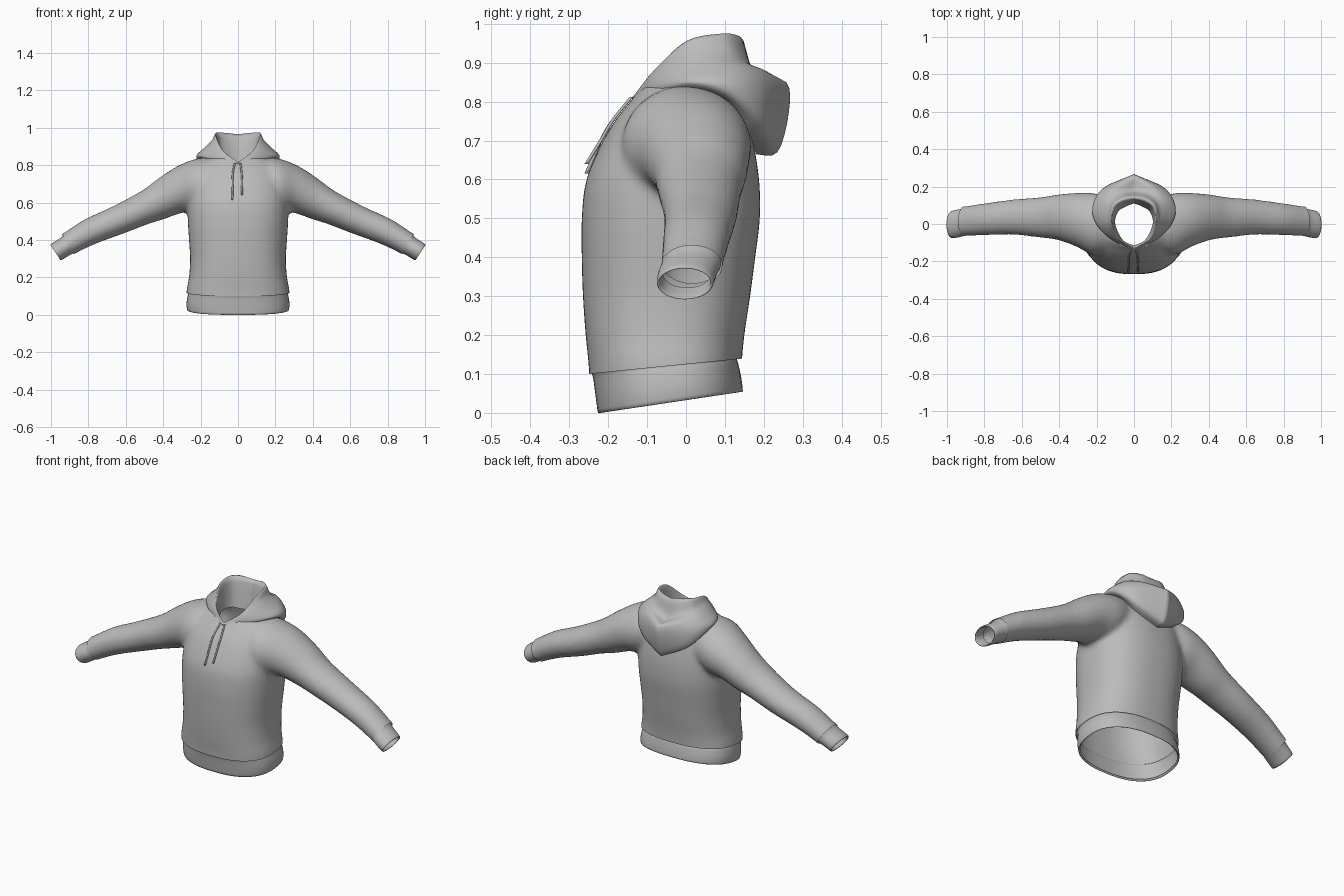
import bpy, bmesh, math
from mathutils import Vector

if "Cube" in bpy.data.objects:
    bpy.data.objects.remove(bpy.data.objects["Cube"])

fabric = bpy.data.materials.new("grey_fabric")
fabric.diffuse_color = (0.5, 0.5, 0.5, 1)
fabric.use_nodes = True
fabric.node_tree.nodes["Principled BSDF"].inputs["Base Color"].default_value = fabric.diffuse_color


def spline(keys, steps):
    """Catmull-Rom interpolation of a list of number tuples."""
    out = []
    for i in range(len(keys) - 1):
        a, b, c, d = (keys[min(max(i + k, 0), len(keys) - 1)] for k in (-1, 0, 1, 2))
        for s in range(steps):
            t = s / steps
            out.append(tuple(0.5 * (2 * q + (r - p) * t + (2 * p - 5 * q + 4 * r - w) * t * t
                                    + (3 * q - p - 3 * r + w) * t ** 3)
                             for p, q, r, w in zip(a, b, c, d)))
    return out + [tuple(keys[-1])]


def skin(bm, rows, closed=True, caps=False):
    """Join rows of points with quads."""
    vs = [[bm.verts.new(p) for p in r] for r in rows]
    n = len(vs[0])
    for a, b in zip(vs, vs[1:]):
        for i in range(n if closed else n - 1):
            j = (i + 1) % n
            bm.faces.new((a[i], a[j], b[j], b[i]))
    if caps:
        bm.faces.new(vs[0][::-1])
        bm.faces.new(vs[-1])


def finish(bm, name, weld=True):
    if weld:
        bmesh.ops.remove_doubles(bm, verts=bm.verts, dist=0.0005)
    bmesh.ops.recalc_face_normals(bm, faces=bm.faces)
    me = bpy.data.meshes.new(name)
    bm.to_mesh(me)
    bm.free()
    me.materials.clear()
    me.materials.append(fabric)
    me.shade_smooth()
    ob = bpy.data.objects.new(name, me)
    bpy.context.collection.objects.link(ob)
    return ob


def power(v, e):
    return math.copysign(abs(v) ** e, v)


def body_ring(z, w, yf, yb, slope=0, n=64, e=0.82):
    """Horizontal rounded section; slope lifts it towards the back."""
    pts = []
    for i in range(n):
        a = 2 * math.pi * i / n
        y = (yf + yb) / 2 + (yb - yf) / 2 * power(math.sin(a), e)
        pts.append((w * power(math.cos(a), e), y, z + slope * (y - yf)))
    return pts


def arm_ring(side, tx, tz, bx, bz, yf, yb, n=40):
    """Oval section between a top point and a bottom point."""
    pts = []
    for i in range(n):
        a = 2 * math.pi * i / n
        s, c = math.sin(a) / 2, math.cos(a) / 2
        pts.append((side * ((tx + bx) / 2 + (tx - bx) * s), (yf + yb) / 2 + (yb - yf) * c,
                    (tz + bz) / 2 + (tz - bz) * s))
    return pts


# Body and sleeves: solid volumes merged into one soft shell
TORSO = [(0.02, .272, -.245, .14), (.12, .276, -.25, .143), (.2, .262, -.258, .15),
         (.3, .256, -.265, .165), (.4, .262, -.268, .178), (.5, .268, -.268, .19),
         (.6, .268, -.256, .188), (.7, .255, -.213, .172), (.76, .235, -.176, .155),
         (.81, .2, -.135, .135), (.845, .14, -.11, .11)]
SLEEVE = [(.1, .84, .12, .6, -.13, .13), (.21, .837, .22, .55, -.165, .165),
          (.32, .797, .3, .545, -.12, .166), (.42, .733, .4, .51, -.085, .157),
          (.52, .66, .48, .485, -.073, .143), (.68, .575, .61, .435, -.057, .131),
          (.82, .51, .76, .38, -.06, .112), (.935, .435, .875, .325, -.065, .095),
          (1.0, .395, .95, .28, -.065, .09)]
bm = bmesh.new()
skin(bm, [body_ring(*k) for k in spline(TORSO, 4)], caps=True)
for side in (-1, 1):
    skin(bm, [arm_ring(side, *k) for k in spline(SLEEVE, 4)], caps=True)
tmp = finish(bm, "body_volume", weld=False)
rm = tmp.modifiers.new("merge", 'REMESH')
rm.mode, rm.voxel_size = 'VOXEL', 0.013
sm = tmp.modifiers.new("soften", 'SMOOTH')
sm.factor, sm.iterations = 0.5, 8
bm = bmesh.new()
bm.from_object(tmp, bpy.context.evaluated_depsgraph_get())
bpy.data.objects.remove(tmp)


def trim(co, no):
    bmesh.ops.bisect_plane(bm, geom=bm.verts[:] + bm.edges[:] + bm.faces[:],
                           plane_co=co, plane_no=no, clear_outer=True)


trim((0, -.25, .1), (0, .1, -1))
for side in (-1, 1):
    trim((side * .91, 0, .378), (side * .86, 0, -.5))
neck = [f for f in bm.faces for c in [f.calc_center_median()]
        if c.z > .76 and (c.x / .125) ** 2 + (c.y / .13) ** 2 < 1]
bmesh.ops.delete(bm, geom=neck, context='FACES')
finish(bm, "body_and_sleeves")

# Waistband, rising towards the back
bm = bmesh.new()
HEM = [(.008, .262, -.219, .138, .148), (0, .272, -.226, .146, .148), (.04, .275, -.232, .142, .135),
       (.085, .268, -.238, .134, .115), (.1, .264, -.242, .131, .1), (.108, .27, -.246, .137, .1)]
skin(bm, [body_ring(*k) for k in spline(HEM, 3)])
finish(bm, "waistband")

# Cuffs with a turned-in lip
CUFF = [(.925, .437, .87, .333, -.06, .09), (.945, .415, .888, .325, -.066, .083),
        (.97, .398, .915, .31, -.072, .077), (1.0, .378, .945, .292, -.075, .07),
        (.996, .372, .946, .299, -.068, .063), (.955, .396, .91, .322, -.06, .065)]
for side, label in ((-1, "left"), (1, "right")):
    bm = bmesh.new()
    skin(bm, [arm_ring(side, *k) for k in spline(CUFF, 3)])
    finish(bm, label + "_cuff")

# Hood: half meridians from throat to nape, inside the neck over the rim to the flap
HOOD = [
    [(0, -.115, .79), (0, -.128, .815), (0, -.133, .816), (0, -.137, .813), (0, -.14, .81), (0, -.138, .806), (0, -.13, .8)],
    [(.06, -.085, .8), (.075, -.085, .87), (.09, -.085, .874), (.11, -.083, .86), (.125, -.08, .84), (.125, -.075, .823), (.11, -.07, .81)],
    [(.1, 0, .81), (.115, 0, .948), (.135, 0, .93), (.17, .002, .89), (.205, .01, .857), (.205, .015, .842), (.18, .02, .825)],
    [(.085, .065, .81), (.107, .085, .972), (.13, .105, .925), (.175, .115, .89), (.215, .11, .85), (.21, .11, .815), (.17, .1, .8)],
    [(.04, .095, .8), (.06, .125, .972), (.075, .16, .9), (.11, .195, .88), (.15, .2, .82), (.148, .195, .745), (.12, .16, .72)],
    [(0, .11, .8), (0, .14, .965), (0, .18, .86), (0, .258, .85), (0, .264, .77), (0, .235, .67), (0, .18, .665)]]
flat = [tuple(v for p in m for v in p) for m in HOOD]
half = spline(flat, 8)
mirror = [tuple(-v if i % 3 == 0 else v for i, v in enumerate(r)) for r in half[-2:0:-1]]
rows = [spline([r[i:i + 3] for i in range(0, 21, 3)], 4) for r in half + mirror + half[:1]]
bm = bmesh.new()
skin(bm, rows, closed=False)
finish(bm, "hood")

# Drawstrings hanging down the chest
for x, end, label in ((-.028, .615, "left"), (.02, .64, "right")):
    path = [(x * .6, -.14, .812), (x, -.186, .755), (x, -.219, .7), (x * 1.1, -.256, end)]
    bm = bmesh.new()
    skin(bm, [[(p[0] + .005 * math.cos(a), p[1] + .005 * math.sin(a), p[2])
               for a in (k * math.pi / 4 for k in range(8))] for p in spline(path, 5)], caps=True)
    finish(bm, label + "_drawstring")
